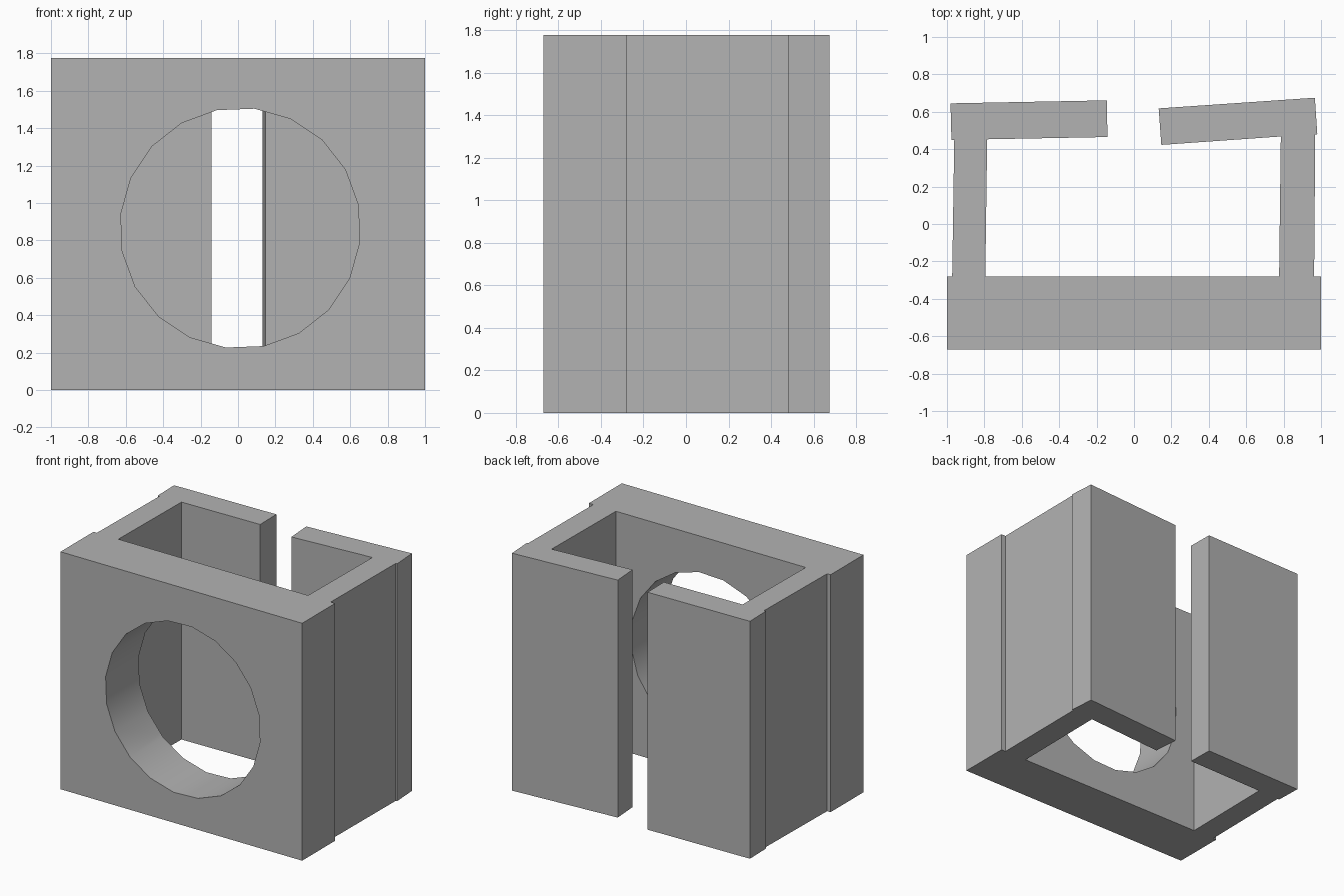
import bpy
import bmesh
import math
from mathutils import Matrix

HEIGHT = 1.776

if "Cube" in bpy.data.objects:
    bpy.data.objects.remove(bpy.data.objects["Cube"], do_unlink=True)

grey = bpy.data.materials.new("plain grey")
grey.use_nodes = True
colour = (0.45, 0.45, 0.45, 1)
grey.diffuse_color = colour
grey.node_tree.nodes["Principled BSDF"].inputs["Base Color"].default_value = colour


def add_object(name, bm):
    bmesh.ops.recalc_face_normals(bm, faces=bm.faces)
    mesh = bpy.data.meshes.new(name)
    bm.to_mesh(mesh)
    bm.free()
    mesh.materials.append(grey)
    obj = bpy.data.objects.new(name, mesh)
    bpy.context.collection.objects.link(obj)
    return obj


def extrude_plan(name, outline):
    """Raise a plan outline to the full height."""
    bm = bmesh.new()
    face = bm.faces.new([bm.verts.new((x, y, 0)) for x, y in outline])
    raised = bmesh.ops.extrude_face_region(bm, geom=[face])["geom"]
    verts = [v for v in raised if isinstance(v, bmesh.types.BMVert)]
    bmesh.ops.translate(bm, verts=verts, vec=(0, 0, HEIGHT))
    return add_object(name, bm)


# Thick front panel
panel = extrude_plan("front_panel", [(-1, -0.67), (1, -0.67), (1, -0.28), (-1, -0.28)])

# Side walls, each turning into a slightly skewed back plate
extrude_plan("left_bracket", [
    (0.963, -0.28), (0.969, 0.479), (0.98, 0.48), (0.967, 0.675),
    (0.132, 0.618), (0.146, 0.423), (0.785, 0.468), (0.776, -0.28)])
extrude_plan("right_bracket", [
    (-0.972, -0.28), (-0.961, 0.449), (-0.976, 0.449), (-0.981, 0.645),
    (-0.145, 0.661), (-0.142, 0.465), (-0.785, 0.453), (-0.795, -0.28)])

# Round opening through the front panel
bm = bmesh.new()
placement = (Matrix.Translation((0.012, -0.475, 0.866))
             @ Matrix.Rotation(math.radians(90), 4, "X")
             @ Matrix.Rotation(math.radians(11.2), 4, "Z"))
bmesh.ops.create_cone(bm, cap_ends=True, segments=20, radius1=0.643,
                      radius2=0.643, depth=0.6, matrix=placement)
cutter = add_object("opening_cutter", bm)
cutter.hide_render = True
cutter.hide_set(True)

cut = panel.modifiers.new("opening", "BOOLEAN")
cut.operation = "DIFFERENCE"
cut.solver = "EXACT"
cut.object = cutter
bpy.ops.object.select_all(action="DESELECT")
bpy.context.view_layer.objects.active = panel
panel.select_set(True)
bpy.ops.object.modifier_apply(modifier=cut.name)
bpy.data.objects.remove(cutter, do_unlink=True)

# Soft shading around the opening, crisp outer corners
bpy.ops.object.shade_smooth_by_angle(angle=math.radians(30))
